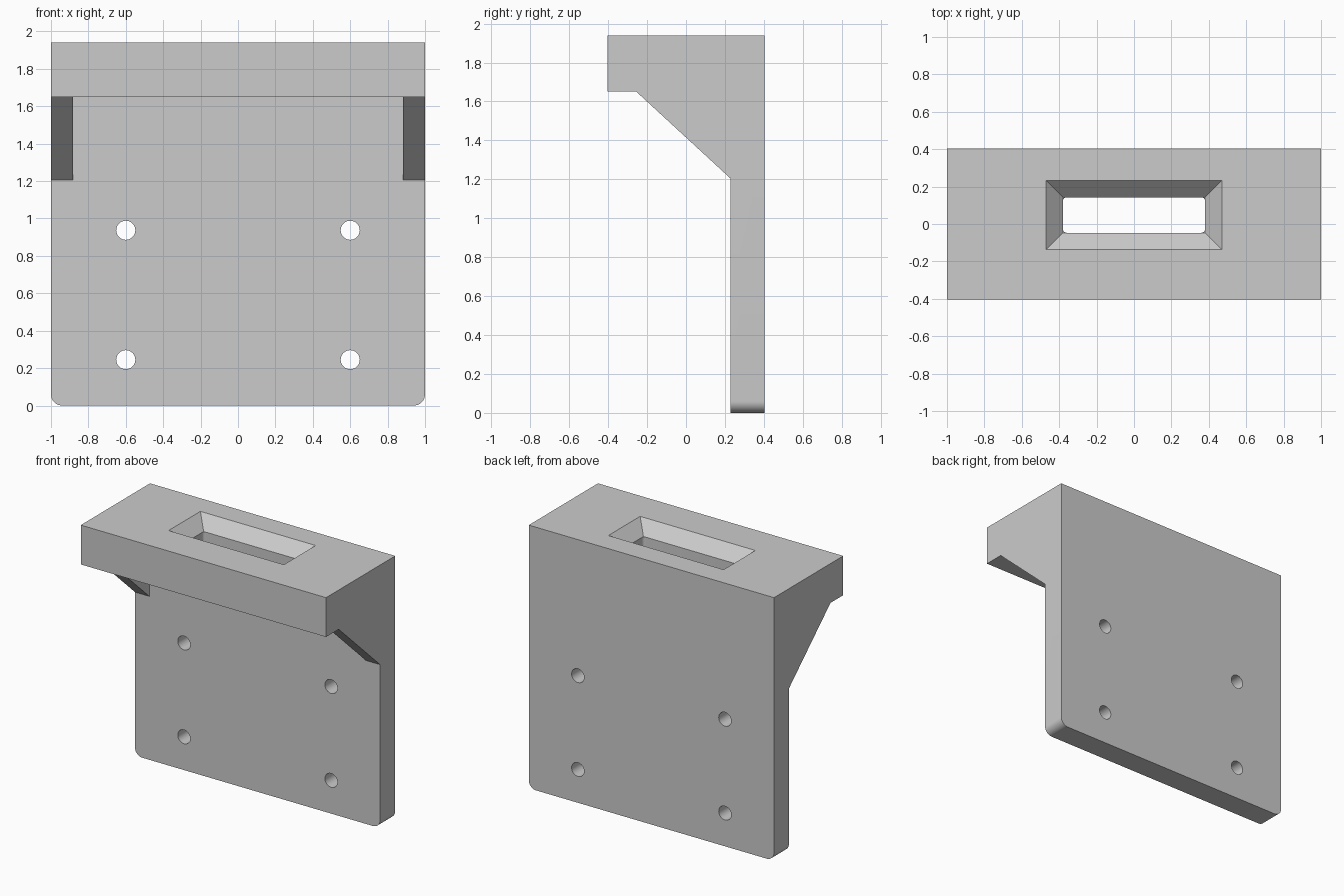
import bpy, bmesh
from math import sin, cos, pi
from mathutils import Vector

if "Cube" in bpy.data.objects:
    bpy.data.objects.remove(bpy.data.objects["Cube"])

TOP, BACK, FRONT, PLATE_Y, SHELF_Z = 1.94, 0.403, -0.403, 0.228, 1.65


def loft(name, ring_a, ring_b):
    """Closed solid between two matching rings of points."""
    bm = bmesh.new()
    a = [bm.verts.new(p) for p in ring_a]
    b = [bm.verts.new(p) for p in ring_b]
    bm.faces.new(a)
    bm.faces.new(b)
    for i in range(len(a)):
        j = (i + 1) % len(a)
        bm.faces.new((a[i], a[j], b[j], b[i]))
    bmesh.ops.recalc_face_normals(bm, faces=bm.faces)
    mesh = bpy.data.meshes.new(name)
    bm.to_mesh(mesh)
    bm.free()
    ob = bpy.data.objects.new(name, mesh)
    bpy.context.collection.objects.link(ob)
    return ob


def prism(name, points, axis, lo, hi):
    """Extrude a 2D outline along an axis (0 = x, 1 = y, 2 = z)."""
    def ring(d):
        out = []
        for p in points:
            q = list(p)
            q.insert(axis, d)
            out.append(Vector(q))
        return out
    return loft(name, ring(lo), ring(hi))


def arc(cx, cy, r, start, end, n):
    return [(cx + r * cos(start + (end - start) * i / n),
             cy + r * sin(start + (end - start) * i / n)) for i in range(n + 1)]


def rect(x0, x1, y0, y1):
    return [(x0, y0), (x1, y0), (x1, y1), (x0, y1)]


def combine(target, tool, operation):
    mod = target.modifiers.new(operation.lower(), 'BOOLEAN')
    mod.operation, mod.solver, mod.object = operation, 'EXACT', tool
    tool.hide_render = True
    bpy.context.view_layer.objects.active = target
    bpy.ops.object.modifier_apply(modifier=mod.name)
    bpy.data.objects.remove(tool)


# Back plate with rounded lower corners
R = 0.06
outline = (arc(-1 + R, R, R, pi, 1.5 * pi, 10) + arc(1 - R, R, R, 1.5 * pi, 2 * pi, 10)
           + [(1, TOP), (-1, TOP)])
bracket = prism("wall_bracket", outline, 1, PLATE_Y, BACK)

# Shelf block across the top
combine(bracket, prism("shelf", rect(FRONT, BACK, SHELF_Z, TOP), 0, -1, 1), 'UNION')

# Gusset at each end, sunk into plate and shelf
gusset = [(-0.255, SHELF_Z), (PLATE_Y, 1.205), (0.3, 1.205), (0.3, 1.75), (-0.255, 1.75)]
for s in (-1, 1):
    combine(bracket, prism("gusset", gusset, 0, s * 0.883, s), 'UNION')

# Slot through the shelf, with small corner radii
X, Y0, Y1, r = 0.38, -0.047, 0.143, 0.02
slot = (arc(X - r, Y1 - r, r, 0, pi / 2, 4) + arc(-X + r, Y1 - r, r, pi / 2, pi, 4)
        + arc(-X + r, Y0 + r, r, pi, 1.5 * pi, 4) + arc(X - r, Y0 + r, r, 1.5 * pi, 2 * pi, 4))
combine(bracket, prism("slot_cutter", slot, 2, 1.5, 2.1), 'DIFFERENCE')

# Sloped funnel around the slot mouth
def funnel_ring(grow, z):
    return [(x, y, z) for x, y in rect(-X - grow, X + grow, Y0 - grow, Y1 + grow)]
combine(bracket, loft("funnel_cutter", funnel_ring(0, TOP - 0.09),
                      funnel_ring(0.11, TOP + 0.02)), 'DIFFERENCE')

# Four screw holes through the plate
for x in (-0.6, 0.6):
    for z in (0.245, 0.937):
        hole = arc(x, z, 0.051, 0, 2 * pi, 32)[:-1]
        combine(bracket, prism("hole_cutter", hole, 1, 0.1, 0.6), 'DIFFERENCE')

# Smooth the round parts and keep edges sharp
bracket.select_set(True)
bpy.context.view_layer.objects.active = bracket
bpy.ops.object.shade_smooth_by_angle(angle=0.5)
